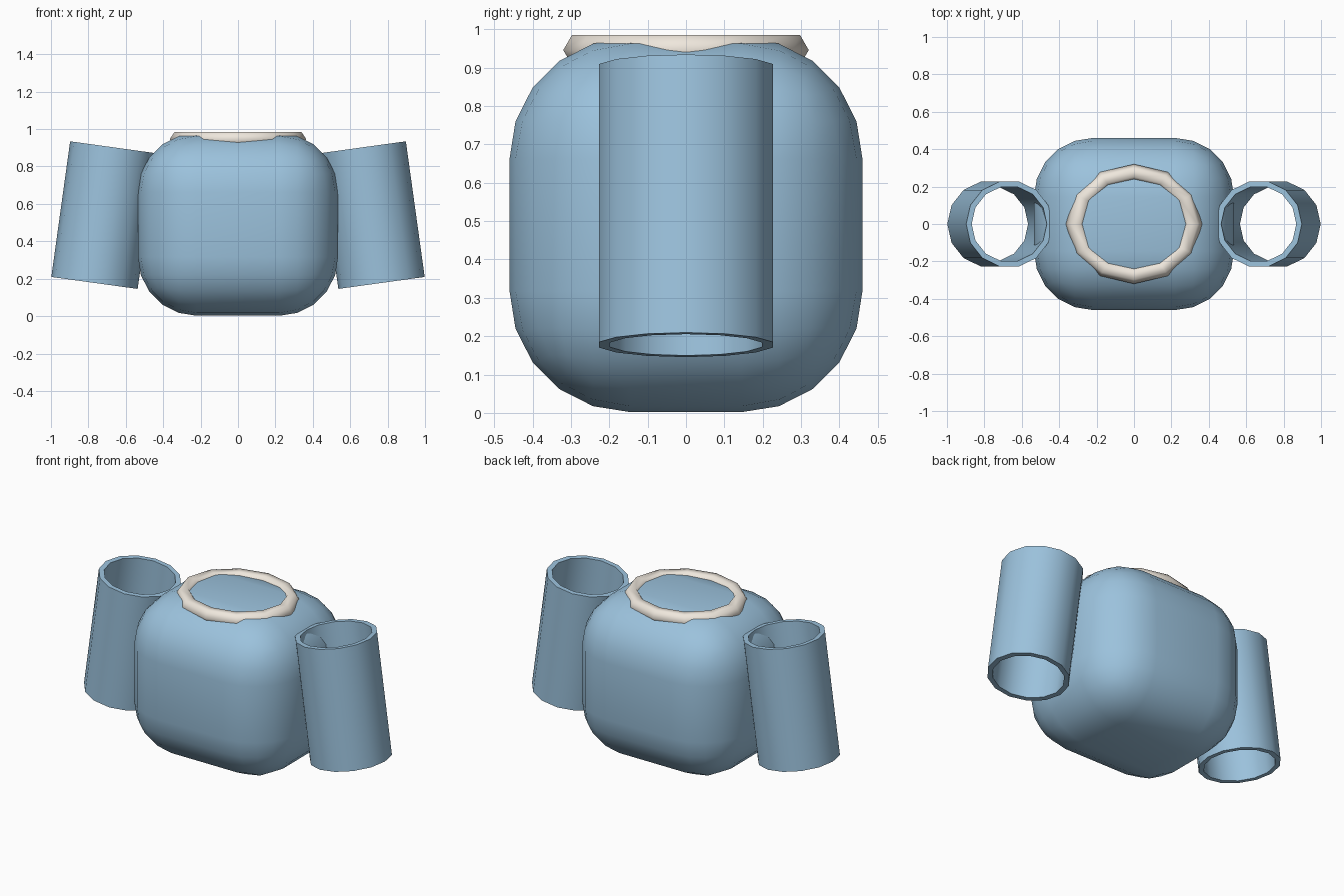
import bpy, math

if "Cube" in bpy.data.objects:
    bpy.data.objects.remove(bpy.data.objects["Cube"])


def material(name, color):
    mat = bpy.data.materials.new(name)
    mat.diffuse_color = color
    mat.use_nodes = True
    mat.node_tree.nodes["Principled BSDF"].inputs["Base Color"].default_value = mat.diffuse_color
    return mat


blue = material("blue_cloth", (0.33, 0.54, 0.72, 1))
cream = material("cream_trim", (0.86, 0.80, 0.72, 1))


def finish(name, mat, angle):
    obj = bpy.context.object
    obj.name = name
    obj.data.materials.append(mat)
    bpy.ops.object.shade_smooth_by_angle(angle=math.radians(angle))
    return obj


# Torso: box with very wide rounded edges
bpy.ops.mesh.primitive_cube_add(size=1, location=(0, 0, 0.49))
torso = bpy.context.object
torso.scale = (1.07, 0.92, 0.976)
bpy.ops.object.transform_apply(location=False, rotation=False, scale=True)
bevel = torso.modifiers.new("rounding", 'BEVEL')
bevel.width = 0.315
bevel.segments = 5
bpy.ops.object.modifier_apply(modifier=bevel.name)
finish("torso", blue, 40)

# Sleeves: open 14-sided tubes with wall thickness, leaning outward at the bottom
for side, label in ((1, "right"), (-1, "left")):
    bpy.ops.mesh.primitive_cylinder_add(
        vertices=14, radius=0.233, depth=0.732, end_fill_type='NOTHING',
        location=(side * 0.717, 0, 0.54))
    sleeve = bpy.context.object
    # turn so that a corner points along x and flats face y
    sleeve.rotation_euler = (0, 0, math.pi / 2)
    bpy.ops.object.transform_apply(location=False, rotation=True, scale=False)
    sleeve.rotation_euler = (0, -side * math.radians(7.9), 0)
    wall = sleeve.modifiers.new("wall", 'SOLIDIFY')
    wall.thickness = 0.03
    wall.offset = -1
    bpy.ops.object.modifier_apply(modifier=wall.name)
    finish(label + "_sleeve", blue, 40)

# Collar: coarse oval ring sunk into the top of the torso
bpy.ops.mesh.primitive_torus_add(
    major_segments=12, minor_segments=6, major_radius=0.275,
    minor_radius=0.045, location=(0, 0, 0.946))
bpy.context.object.scale = (1.14, 1, 1)
bpy.ops.object.transform_apply(location=False, rotation=False, scale=True)
finish("collar", cream, 65)
